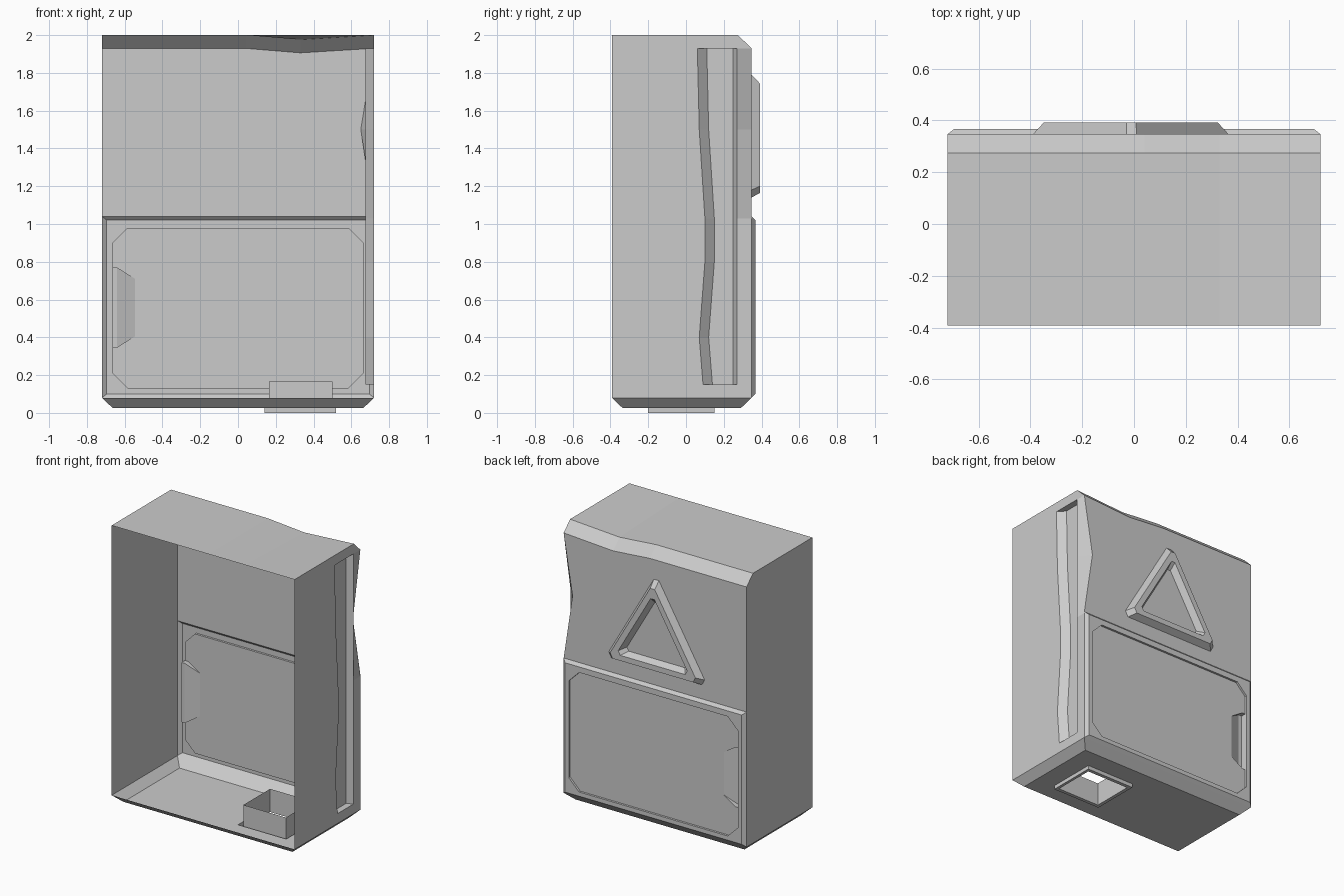
import bpy, bmesh
from mathutils import Vector

if "Cube" in bpy.data.objects:
    bpy.data.objects.remove(bpy.data.objects["Cube"])


def make(name, polys):
    """Mesh object from a list of polygons, welded, facing out of the box."""
    bm = bmesh.new()
    for p in polys:
        bm.faces.new([bm.verts.new(v) for v in p])
    bmesh.ops.remove_doubles(bm, verts=bm.verts, dist=0.0005)
    bmesh.ops.dissolve_degenerate(bm, edges=bm.edges, dist=0.0005)
    bmesh.ops.recalc_face_normals(bm, faces=bm.faces)
    bm.normal_update()
    c = Vector((0, 0, 1))
    if sum(f.normal.dot(f.calc_center_median() - c) * f.calc_area() for f in bm.faces) < 0:
        bmesh.ops.reverse_faces(bm, faces=bm.faces)
    me = bpy.data.meshes.new(name)
    bm.to_mesh(me)
    bm.free()
    ob = bpy.data.objects.new(name, me)
    bpy.context.collection.objects.link(ob)
    return ob


def loft(rows, closed=True):
    """Quads between successive rows of points."""
    n = len(rows[0])
    out = []
    for a, b in zip(rows, rows[1:]):
        for i in range(n if closed else n - 1):
            j = (i + 1) % n
            out.append([a[i], a[j], b[j], b[i]])
    return out


def rect_xy(x0, x1, y0, y1, z):
    return [(x0, y0, z), (x1, y0, z), (x1, y1, z), (x0, y1, z)]


def octagon(x, z0, z1, c, y):
    return [(-x, y, z0 + c), (-x + c, y, z0), (x - c, y, z0), (x, y, z0 + c),
            (x, y, z1 - c), (x - c, y, z1), (-x + c, y, z1), (-x, y, z1 - c)]


W, F, B, BT = 0.72, -0.392, 0.347, 0.275   # half width, open front, back, top bevel

# Chamfered base with the cable port tube through it
make("base_with_cable_port", loft([
    rect_xy(-W, W, F, B, 0.08),
    rect_xy(-0.665, 0.665, F + 0.055, B - 0.055, 0.027),
    rect_xy(0.14, 0.52, -0.2, 0.15, 0.027),
    rect_xy(0.14, 0.52, -0.2, 0.15, 0),
    rect_xy(0.165, 0.5, -0.175, 0.125, 0),
    rect_xy(0.165, 0.5, -0.175, 0.125, 0.165)]))

# Plain left wall
make("left_wall", [[(-W, F, 0.08), (-W, B, 0.08), (-W, B, 1.93), (-W, BT, 2), (-W, F, 2)]])

# Right wall with the wavy groove and dented rear corner
DENT = {1.5: 0.65}


def wall_row(z, g, sunk):
    d = W - 0.045 if sunk else W
    lim = BT if z > 1.95 else B
    pts = [(W, F), (W, g), (d, g + 0.05), (d, 0.25), (W, 0.27), (DENT.get(z, W), B)]
    return [(x, min(y, lim), z) for x, y in pts]


groove = [(0.15, 0.09), (0.4, 0.07), (0.8, 0.1), (1.03, 0.1), (1.5, 0.07), (1.93, 0.06)]
rows = [wall_row(0.08, 0.09, False), wall_row(0.15, 0.09, False)]
rows += [wall_row(z, g, True) for z, g in groove]
rows += [wall_row(1.93, 0.06, False), wall_row(2.0, 0.06, False)]
make("right_wall", loft(rows, closed=False))

# Top with a battered rear bevel
cols = [(-W, 0), (0.04, 0), (0.33, 0.024), (W, 0)]
make("top_with_bevel", loft([
    [(x, F, 2) for x, d in cols],
    [(x, BT, 2 - d) for x, d in cols],
    [(x, B, 1.93 - d) for x, d in cols]], closed=False))

# Upper rear wall
make("upper_back_wall", [[(-W, B, 1.04), (W, B, 1.04), (0.65, B, 1.5)]
                         + [(x, B, 1.93 - d) for x, d in reversed(cols)]])

# Raised access panel with recessed clipped-corner door and finger pull
R, P, N = 0.352, 0.367, 0.315   # door depth, frame depth, pull depth
door = octagon(0.665, 0.13, 0.98, 0.08, R)
panel = loft([octagon(W, 0.08, 1.04, 0, B), octagon(0.695, 0.1, 1.02, 0, P),
              octagon(0.665, 0.13, 0.98, 0.08, P), door])
pull = [(-0.665, 0.77), (-0.64, 0.77), (-0.545, 0.71),
        (-0.545, 0.405), (-0.64, 0.345), (-0.665, 0.345)]
rim = [(x, R, z) for x, z in pull]
low = [(x, R if x > -0.6 else N, z) for x, z in pull]
panel.append(door + rim)
panel += loft([rim, low])[:5]
panel += [low[1:5], [low[0], low[1], low[4], low[5]], [rim[0], low[0], low[5], rim[5]]]
panel = [list(dict.fromkeys(p)) for p in panel]
make("access_panel", [p for p in panel if len(p) > 2])

# Raised triangular frame with clipped corners
outline = [(-0.03, 1.79), (0.01, 1.79), (0.365, 1.18), (0.343, 1.14), (-0.368, 1.14), (-0.39, 1.18)]


def tri(s, y):
    cx, cz = -0.012, 1.365
    return [(cx + (x - cx) * s, y, cz + (z - cz) * s) for x, z in outline]


make("raised_triangle", loft([tri(1, B), tri(0.89, 0.392), tri(0.72, 0.392), tri(0.62, B)]))
